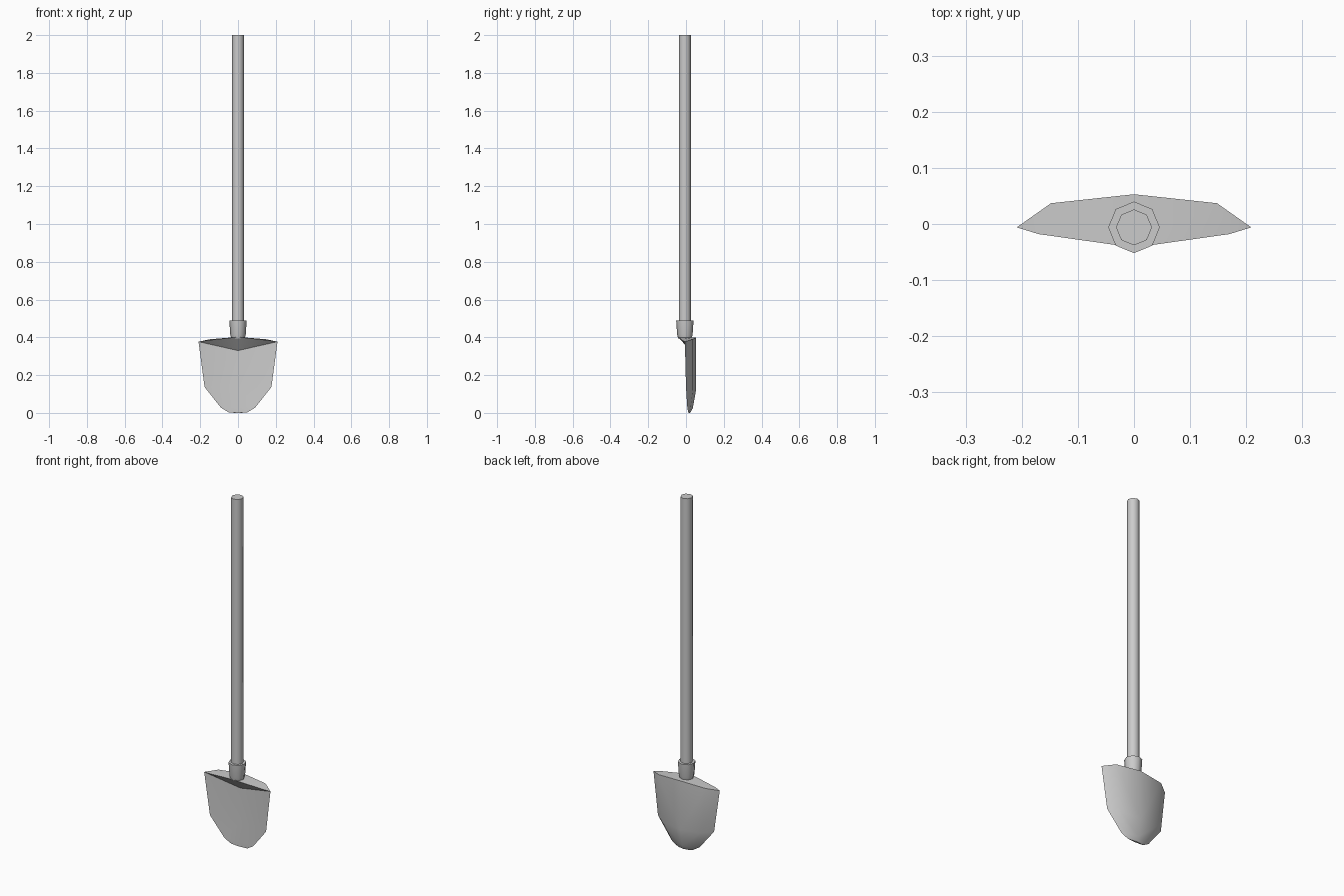
import bpy, bmesh, math

if "Cube" in bpy.data.objects:
    bpy.data.objects.remove(bpy.data.objects["Cube"])

SHAFT_Y = -0.006


def finish(bm, name, angle):
    bmesh.ops.recalc_face_normals(bm, faces=bm.faces[:])
    mesh = bpy.data.meshes.new(name)
    bm.to_mesh(mesh)
    bm.free()
    ob = bpy.data.objects.new(name, mesh)
    bpy.context.collection.objects.link(ob)
    bpy.ops.object.select_all(action='DESELECT')
    ob.select_set(True)
    bpy.context.view_layer.objects.active = ob
    bpy.ops.object.shade_smooth_by_angle(angle=math.radians(angle))
    return ob


def lathe(name, profile, sides=8):
    """Capped solid of revolution about the shaft axis; profile is (radius, z)."""
    bm = bmesh.new()
    rings = []
    for r, z in profile:
        rings.append([bm.verts.new((r * math.cos(k * math.tau / sides),
                                    SHAFT_Y + r * math.sin(k * math.tau / sides), z))
                      for k in range(sides)])
    for a, b in zip(rings, rings[1:]):
        for k in range(sides):
            n = (k + 1) % sides
            bm.faces.new((a[k], a[n], b[n], b[k]))
    bm.faces.new(rings[0])
    bm.faces.new(rings[-1])
    return finish(bm, name, 50)


# Wooden shaft and the socket that holds it
lathe("shaft", [(0.032, 0.42), (0.032, 2.0)])
lathe("socket", [(0.036, 0.395), (0.041, 0.415), (0.046, 0.49)])

# Blade: right half rows of side edge, back shoulder, back ridge, front centre
rows = [
    [(0.209, -0.006, 0.377), (0.148, 0.037, 0.39), (0, 0.053, 0.40), (0, 0.022, 0.33)],
    [(0.177, 0.0, 0.137), (0.125, 0.037, 0.13), (0, 0.053, 0.12), (0, 0.020, 0.137)],
    [(0.090, 0.007, 0.027), (0.065, 0.024, 0.023), (0, 0.036, 0.025), (0, 0.015, 0.027)],
    [(0.050, 0.012, 0.003), (0.032, 0.018, 0.001), (0, 0.022, 0.0), (0, 0.013, 0.0)],
]
bm = bmesh.new()
v = [[bm.verts.new(p) for p in row] for row in rows]
for a, b in zip(v, v[1:]):
    for i, j in ((0, 1), (1, 2), (3, 0)):
        bm.faces.new((a[i], a[j], b[j], b[i]))
bm.faces.new(v[-1])

# Top tread, with a lip overhanging the dished front
edge, shoulder, ridge, dish = v[0]
lip_side = bm.verts.new((0.17, -0.018, 0.383))
lip_mid = bm.verts.new((0, -0.042, 0.402))
bm.faces.new((lip_mid, lip_side, shoulder, ridge))
bm.faces.new((lip_side, edge, shoulder))
bm.faces.new((lip_side, lip_mid, dish))
bm.faces.new((edge, lip_side, dish))
bmesh.ops.mirror(bm, geom=bm.verts[:] + bm.edges[:] + bm.faces[:],
                 axis='X', merge_dist=0.0005)
finish(bm, "blade", 40)
